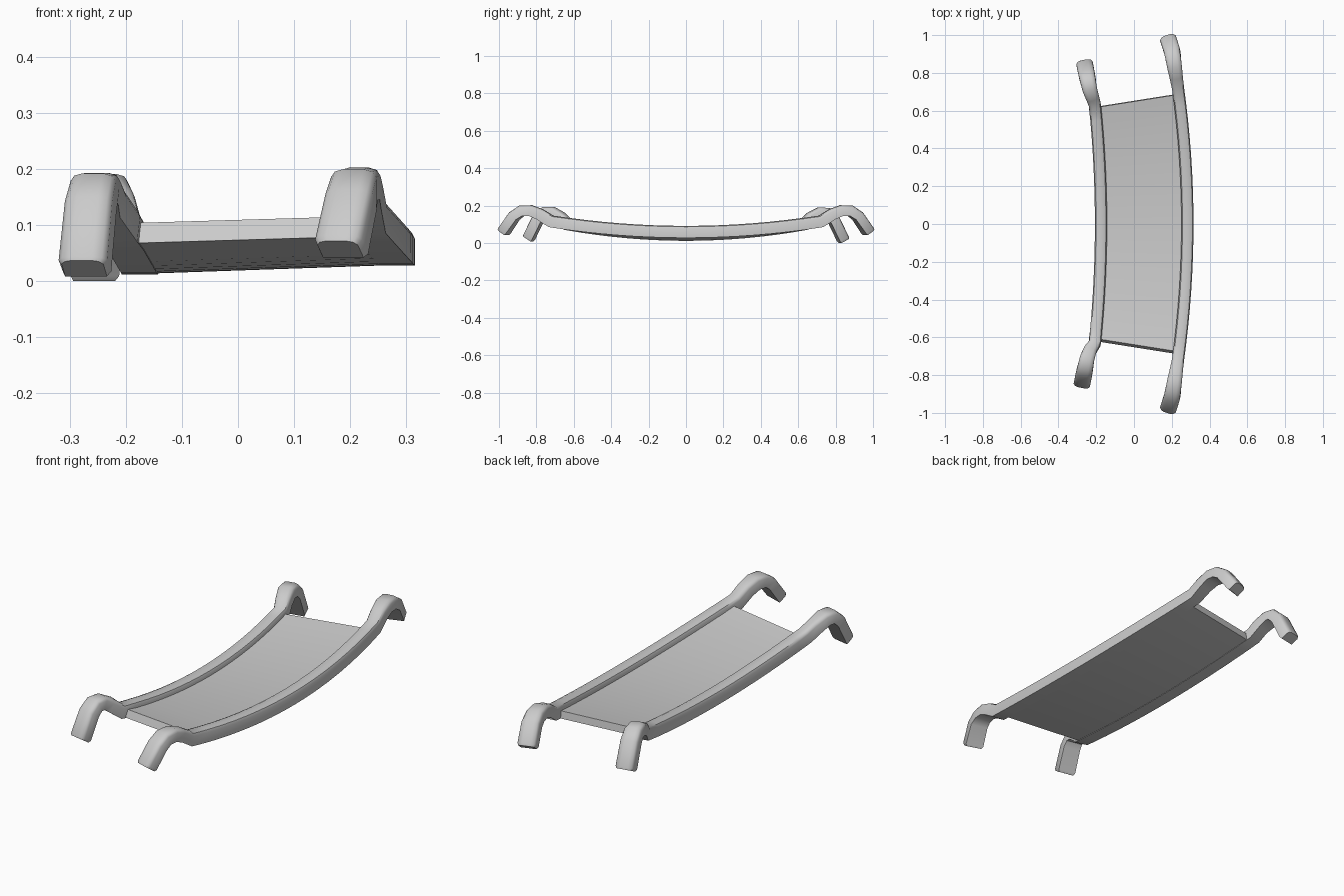
import bpy, bmesh
from mathutils import Vector

if "Cube" in bpy.data.objects:
    bpy.data.objects.remove(bpy.data.objects["Cube"])

# rail data: centre x/z at middle, bend in x, rise in z, half-length of the bowed part, hook points (x, y, z)
LEFT = dict(x0=-0.175, z0=0.044, bend=-0.032, rise=0.056, length=0.63, bed=0.62,
            hook=[(-0.22, 0.67, 0.138), (-0.235, 0.715, 0.163), (-0.243, 0.755, 0.161),
                  (-0.25, 0.79, 0.128), (-0.26, 0.841, 0.022), (-0.261, 0.846, 0.012)],
            front_dx=-0.014, front_dz=0.011)
RIGHT = dict(x0=0.283, z0=0.06, bend=-0.05, rise=0.056, length=0.72, bed=0.69,
             hook=[(0.223, 0.78, 0.154), (0.215, 0.83, 0.174), (0.207, 0.88, 0.172),
                   (0.2, 0.92, 0.145), (0.183, 0.974, 0.066), (0.181, 0.98, 0.057)],
             front_dx=0.0, front_dz=0.0)
HALF = 0.032
HOOK_SIZE = [(0.035, 0.03), (0.039, 0.029), (0.041, 0.029), (0.043, 0.029), (0.044, 0.029), (0.038, 0.026)]
# flat underside, rounded top
SECTION = [(-1, -1), (1, -1), (1, 0.5), (0.82, 0.85), (0.45, 1), (-0.45, 1), (-0.82, 0.85), (-1, 0.5)]


def rail_point(r, y):
    t = (y / r["length"]) ** 2
    return Vector((r["x0"] + r["bend"] * t, y, r["z0"] + r["rise"] * t))


def loft(name, rings):
    bm = bmesh.new()
    rows = [[bm.verts.new(p) for p in ring] for ring in rings]
    n = len(rows[0])
    for a, b in zip(rows, rows[1:]):
        for i in range(n):
            bm.faces.new((a[i], a[(i + 1) % n], b[(i + 1) % n], b[i]))
    bm.faces.new(rows[0])
    bm.faces.new(rows[-1])
    bmesh.ops.recalc_face_normals(bm, faces=bm.faces)
    me = bpy.data.meshes.new(name)
    bm.to_mesh(me)
    bm.free()
    ob = bpy.data.objects.new(name, me)
    bpy.context.collection.objects.link(ob)
    bpy.ops.object.select_all(action="DESELECT")
    ob.select_set(True)
    bpy.context.view_layer.objects.active = ob
    bpy.ops.object.shade_smooth_by_angle(angle=0.7)
    return ob


def build_rail(name, r):
    # front hook, bowed middle, back hook
    dx, dz = r["front_dx"], r["front_dz"]
    front = [Vector((x + dx, -y, z + dz * i / 5)) for i, (x, y, z) in enumerate(r["hook"])]
    n = 16
    mid = [rail_point(r, r["length"] * (2 * i / n - 1)) for i in range(n + 1)]
    path = front[::-1] + mid + [Vector(p) for p in r["hook"]]
    sizes = HOOK_SIZE[::-1] + [(HALF, HALF)] * (n + 1) + HOOK_SIZE
    rings = []
    for i, (p, (w, h)) in enumerate(zip(path, sizes)):
        t = (path[min(i + 1, len(path) - 1)] - path[max(i - 1, 0)]).normalized()
        u = Vector((t.y, -t.x, 0)).normalized()
        v = u.cross(t)
        rings.append([p + u * (a * w) + v * (b * h) for a, b in SECTION])
    loft(name, rings)


build_rail("left_rail", LEFT)
build_rail("right_rail", RIGHT)

# curved bed sheet between the rails, with softened ends
steps = [-1 + 2 * i / 16 for i in range(17)]
rings = []
for i, s in enumerate(steps):
    l, r = rail_point(LEFT, s * LEFT["bed"]), rail_point(RIGHT, s * RIGHT["bed"])
    l.z -= HALF - 0.001
    r.z -= HALF - 0.001
    inset = 0.014 if i == 0 else (-0.004 if i == 16 else 0)
    up = Vector((0, inset, 0.036))
    rings.append([l, r, r + up, l + up])
loft("bed", rings)
